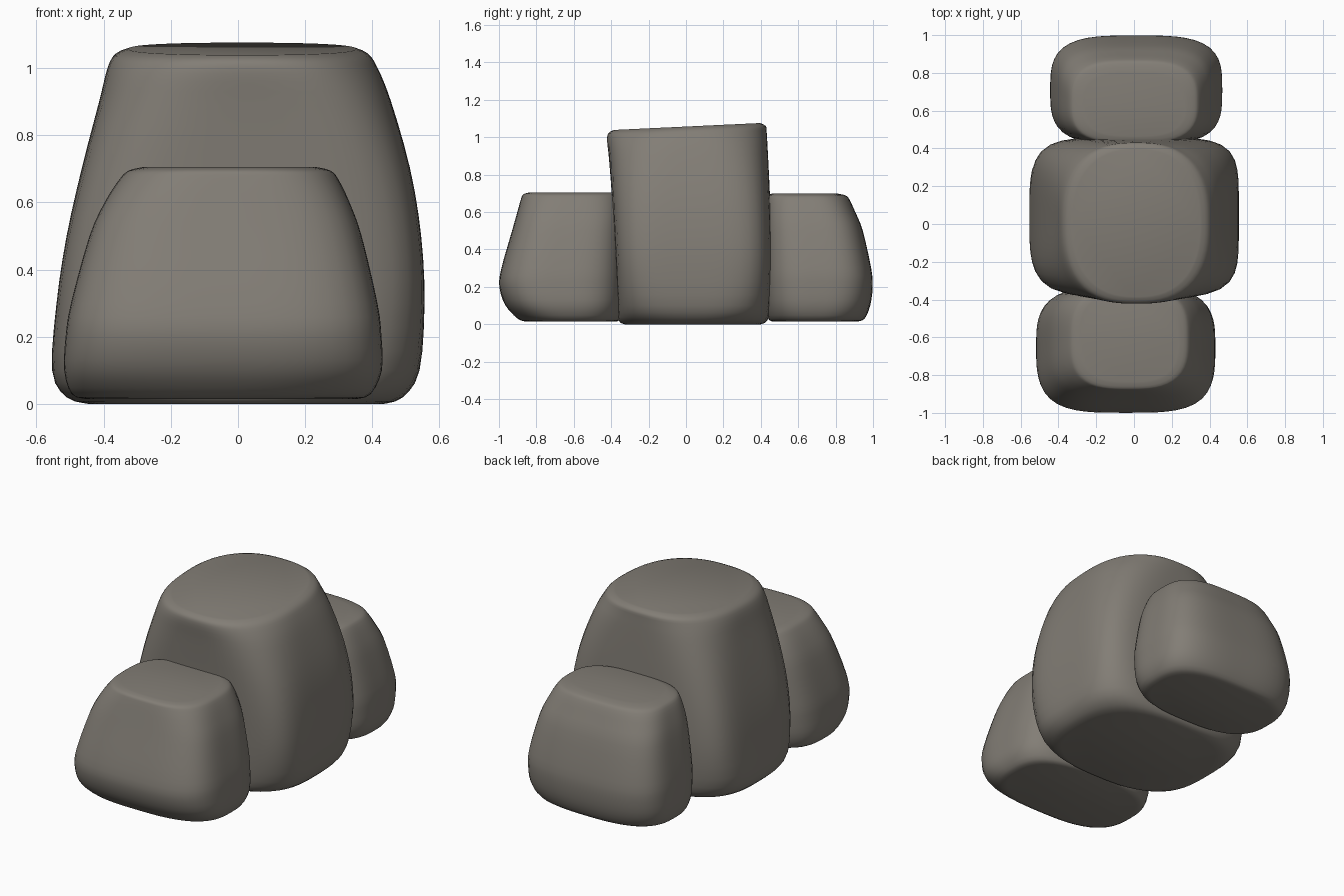
import bpy, bmesh, math

stone = bpy.data.materials.new("warm grey stone")
stone.diffuse_color = (0.225, 0.207, 0.18, 1)
SEGS = 64


def section(x0, x1, y0, y1, z, n, tilt):
    """Rounded-square ring (superellipse) filling the given bounds."""
    pts = []
    for i in range(SEGS):
        a = 2 * math.pi * (i + 0.5) / SEGS
        c, s = math.cos(a), math.sin(a)
        r = (abs(c) ** n + abs(s) ** n) ** (-1 / n)
        x = (x0 + x1) / 2 + r * c * (x1 - x0) / 2
        y = (y0 + y1) / 2 + r * s * (y1 - y0) / 2
        pts.append((x, y, z + tilt * y * z ** 3))
    return pts


def blend(a, b, c, d, t):
    """Catmull-Rom step between rows b and c."""
    return [q + 0.5 * t * (r - p + t * (2 * p - 5 * q + 4 * r - s + t * (3 * (q - r) + s - p)))
            for p, q, r, s in zip(a, b, c, d)]


def rock(name, rows, tilt=0.0):
    """Loft a boulder through rows of (z, x0, x1, y0, y1, squareness)."""
    bm = bmesh.new()
    dense = []
    for i in range(len(rows) - 1):
        a, d = rows[max(i - 1, 0)], rows[min(i + 2, len(rows) - 1)]
        for k in range(3):
            dense.append(blend(a, rows[i], rows[i + 1], d, k / 3))
    dense.append(rows[-1])
    rings = [[bm.verts.new(p) for p in section(x0, x1, y0, y1, z, n, tilt)]
             for z, x0, x1, y0, y1, n in dense]
    for lo, hi in zip(rings, rings[1:]):
        for i in range(SEGS):
            j = (i + 1) % SEGS
            bm.faces.new((lo[i], lo[j], hi[j], hi[i]))
    bm.faces.new(rings[0][::-1])
    bm.faces.new(rings[-1])
    me = bpy.data.meshes.new(name)
    bm.to_mesh(me)
    bm.free()
    me.materials.append(stone)
    ob = bpy.data.objects.new(name, me)
    bpy.context.collection.objects.link(ob)
    bpy.context.view_layer.objects.active = ob
    ob.select_set(True)
    bpy.ops.object.shade_smooth_by_angle(angle=math.radians(50))
    ob.select_set(False)


# tall middle boulder
rock("middle_boulder", [
    (0.000, -0.44, 0.43, -0.33, 0.40, 2.6),
    (0.020, -0.51, 0.49, -0.36, 0.435, 3.0),
    (0.100, -0.553, 0.54, -0.367, 0.452, 3.9),
    (0.300, -0.540, 0.555, -0.375, 0.458, 5.0),
    (0.500, -0.510, 0.545, -0.385, 0.455, 5.0),
    (0.700, -0.465, 0.512, -0.397, 0.448, 4.3),
    (0.900, -0.413, 0.455, -0.412, 0.438, 3.3),
    (1.000, -0.388, 0.415, -0.422, 0.432, 2.7),
    (1.040, -0.365, 0.388, -0.415, 0.427, 2.5),
    (1.057, -0.325, 0.350, -0.385, 0.395, 2.4),
], tilt=0.04)

# low boulder in front
rock("front_boulder", [
    (0.015, -0.45, 0.35, -0.86, -0.37, 2.6),
    (0.030, -0.495, 0.395, -0.90, -0.35, 2.9),
    (0.100, -0.517, 0.428, -0.965, -0.335, 3.3),
    (0.200, -0.513, 0.427, -0.998, -0.33, 3.5),
    (0.300, -0.497, 0.415, -0.987, -0.33, 3.6),
    (0.500, -0.442, 0.368, -0.930, -0.33, 3.6),
    (0.600, -0.397, 0.332, -0.902, -0.33, 3.4),
    (0.670, -0.352, 0.298, -0.882, -0.335, 3.1),
    (0.695, -0.325, 0.275, -0.870, -0.345, 3.0),
    (0.705, -0.285, 0.235, -0.835, -0.37, 2.9),
])

# low boulder behind
rock("back_boulder", [
    (0.015, -0.37, 0.38, 0.46, 0.92, 2.6),
    (0.030, -0.415, 0.43, 0.44, 0.955, 2.9),
    (0.100, -0.440, 0.462, 0.425, 0.985, 3.2),
    (0.200, -0.443, 0.467, 0.42, 0.998, 3.4),
    (0.300, -0.435, 0.460, 0.42, 0.99, 3.5),
    (0.500, -0.400, 0.415, 0.42, 0.945, 3.5),
    (0.600, -0.372, 0.380, 0.42, 0.905, 3.3),
    (0.670, -0.342, 0.345, 0.425, 0.872, 3.1),
    (0.690, -0.315, 0.320, 0.435, 0.850, 3.0),
    (0.700, -0.265, 0.270, 0.465, 0.800, 2.9),
])
